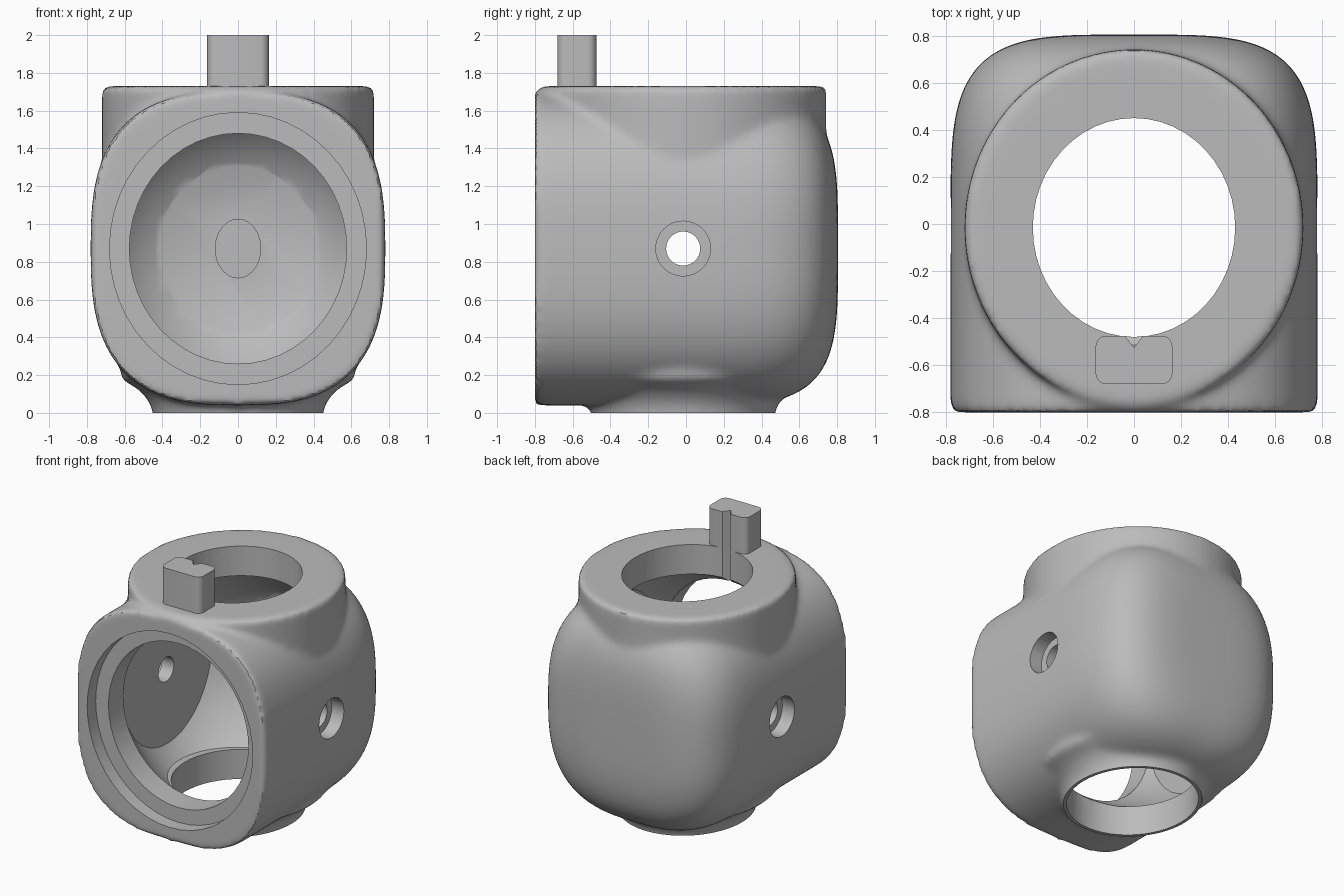
import bpy, bmesh
from math import sin, cos, pi, radians
from mathutils import Matrix

old = bpy.data.objects.get("Cube")
if old:
    bpy.data.objects.remove(old, do_unlink=True)

MID = 0.87      # height of the horizontal axes
OFF = -0.015    # y offset of the vertical and cross axes

grey = bpy.data.materials.new("plain grey")
grey.use_nodes = True
grey.diffuse_color = (0.5, 0.5, 0.5, 1)
grey.node_tree.nodes["Principled BSDF"].inputs["Base Color"].default_value = (0.5, 0.5, 0.5, 1)


def finish(name, bm):
    bmesh.ops.recalc_face_normals(bm, faces=bm.faces)
    mesh = bpy.data.meshes.new(name)
    bm.to_mesh(mesh)
    bm.free()
    obj = bpy.data.objects.new(name, mesh)
    bpy.context.collection.objects.link(obj)
    mesh.materials.append(grey)
    return obj


def loft(name, axis, rings, sides=64, power=2.0):
    """Closed solid through (position, radius, radius) superellipse rings."""
    bm = bmesh.new()
    loops = []
    for t, ra, rb in rings:
        loop = []
        for i in range(sides):
            c, s = cos(2 * pi * i / sides), sin(2 * pi * i / sides)
            a = ra * abs(c) ** (2 / power) * (1 if c > 0 else -1)
            b = rb * abs(s) ** (2 / power) * (1 if s > 0 else -1)
            p = {"X": (t, OFF + a, MID + b), "Y": (a, t, MID + b), "Z": (a, OFF + b, t)}[axis]
            loop.append(bm.verts.new(p))
        loops.append(loop)
    for lo, hi in zip(loops, loops[1:]):
        for i in range(sides):
            j = (i + 1) % sides
            bm.faces.new((lo[i], lo[j], hi[j], hi[i]))
    bm.faces.new(loops[0])
    bm.faces.new(loops[-1])
    return finish(name, bm)


def box(name, lo, hi):
    bm = bmesh.new()
    size = [h - l for l, h in zip(lo, hi)]
    centre = [(h + l) / 2 for l, h in zip(lo, hi)]
    bmesh.ops.create_cube(bm, size=1, matrix=Matrix.Translation(centre) @ Matrix.Diagonal((*size, 1)))
    return finish(name, bm)


def apply_all(obj):
    graph = bpy.context.evaluated_depsgraph_get()
    mesh = bpy.data.meshes.new_from_object(obj.evaluated_get(graph))
    obj.modifiers.clear()
    obj.data = mesh


def combine(obj, other, operation):
    mod = obj.modifiers.new(operation, "BOOLEAN")
    mod.operation, mod.object, mod.solver = operation, other, "EXACT"
    apply_all(obj)
    bpy.data.objects.remove(other, do_unlink=True)


# Outer shell: squarish barrel with a domed back
rings = [(-0.8, 0.78, 0.83), (-0.4, 0.78, 0.83)]
for k in range(1, 25):
    t = radians(89.6) * k / 24
    rings.append((0.805 * sin(t) ** 0.5, 0.78 * cos(t) ** 0.5, 0.83 * cos(t) ** 0.5))
body = loft("valve_body", "Y", rings, 96, 2.8)

# Top collar and flared bottom neck, blended in with soft fillets
combine(body, loft("top_collar", "Z", [(MID, 0.72, 0.757), (1.73, 0.72, 0.757)], 96), "UNION")
neck = [(-0.12, 0.44, 0.475), (0, 0.45, 0.485), (0.06, 0.47, 0.51),
        (0.12, 0.52, 0.56), (0.18, 0.62, 0.62), (0.4, 0.62, 0.62)]
combine(body, loft("bottom_neck", "Z", neck, 96), "UNION")
remesh = body.modifiers.new("blend", "REMESH")
remesh.mode, remesh.voxel_size = "VOXEL", 0.02
soften = body.modifiers.new("soften", "SMOOTH")
soften.factor, soften.iterations = 0.5, 14
apply_all(body)

# Flat underside
combine(body, box("underside_cut", (-1, -1, -0.5), (1, 1, 0)), "DIFFERENCE")

# Inner chamber: a ball cavity with flattened sides
bm = bmesh.new()
bmesh.ops.create_uvsphere(bm, u_segments=64, v_segments=32, radius=1,
                          matrix=Matrix.Translation((0, 0, MID)) @ Matrix.Diagonal((0.79, 0.77, 0.82, 1)))
chamber = finish("chamber", bm)
combine(chamber, box("chamber_limits", (-0.58, -0.74, 0.22), (0.58, 0.65, 1.51)), "INTERSECT")
combine(body, chamber, "DIFFERENCE")

# Bores: vertical passage, stepped front mouth, back recess
for axis, start, end, ra, rb in [
        ("Z", -0.2, 2.1, 0.43, 0.465),
        ("Y", -0.9, -0.7, 0.68, 0.72),
        ("Y", -0.85, -0.5, 0.575, 0.61),
        ("Y", 0.5, 0.71, 0.12, 0.155),
        ("X", -1, 1, 0.09, 0.09)]:
    combine(body, loft("bore", axis, [(start, ra, rb), (end, ra, rb)], 48), "DIFFERENCE")

# Stepped side holes
for side in (-1, 1):
    combine(body, loft("side_step", "X", [(side * 0.68, 0.145, 0.145), (side, 0.145, 0.145)], 48), "DIFFERENCE")

# Stop post with rounded upright edges
post = box("stop_post", (-0.163, -0.68, 1.7), (0.163, -0.475, 2.0))
bm = bmesh.new()
bm.from_mesh(post.data)
upright = [e for e in bm.edges if abs(e.verts[0].co.z - e.verts[1].co.z) > 0.1]
bmesh.ops.bevel(bm, geom=upright, offset=0.045, segments=6, profile=0.5, affect="EDGES")
bm.to_mesh(post.data)
bm.free()

# Narrow groove down the post and the passage wall
for part in (body, post):
    groove = loft("groove", "Z", [(1.3, 0.035, 0.045), (2.1, 0.035, 0.045)], 4)
    groove.location.y = -0.465
    bpy.context.view_layer.update()
    combine(part, groove, "DIFFERENCE")

# Smooth shading with crisp machined edges
for part in (body, post):
    part.data.materials.clear()
    part.data.materials.append(grey)
    bpy.ops.object.select_all(action="DESELECT")
    part.select_set(True)
    bpy.context.view_layer.objects.active = part
    bpy.ops.object.shade_smooth_by_angle(angle=radians(32))
